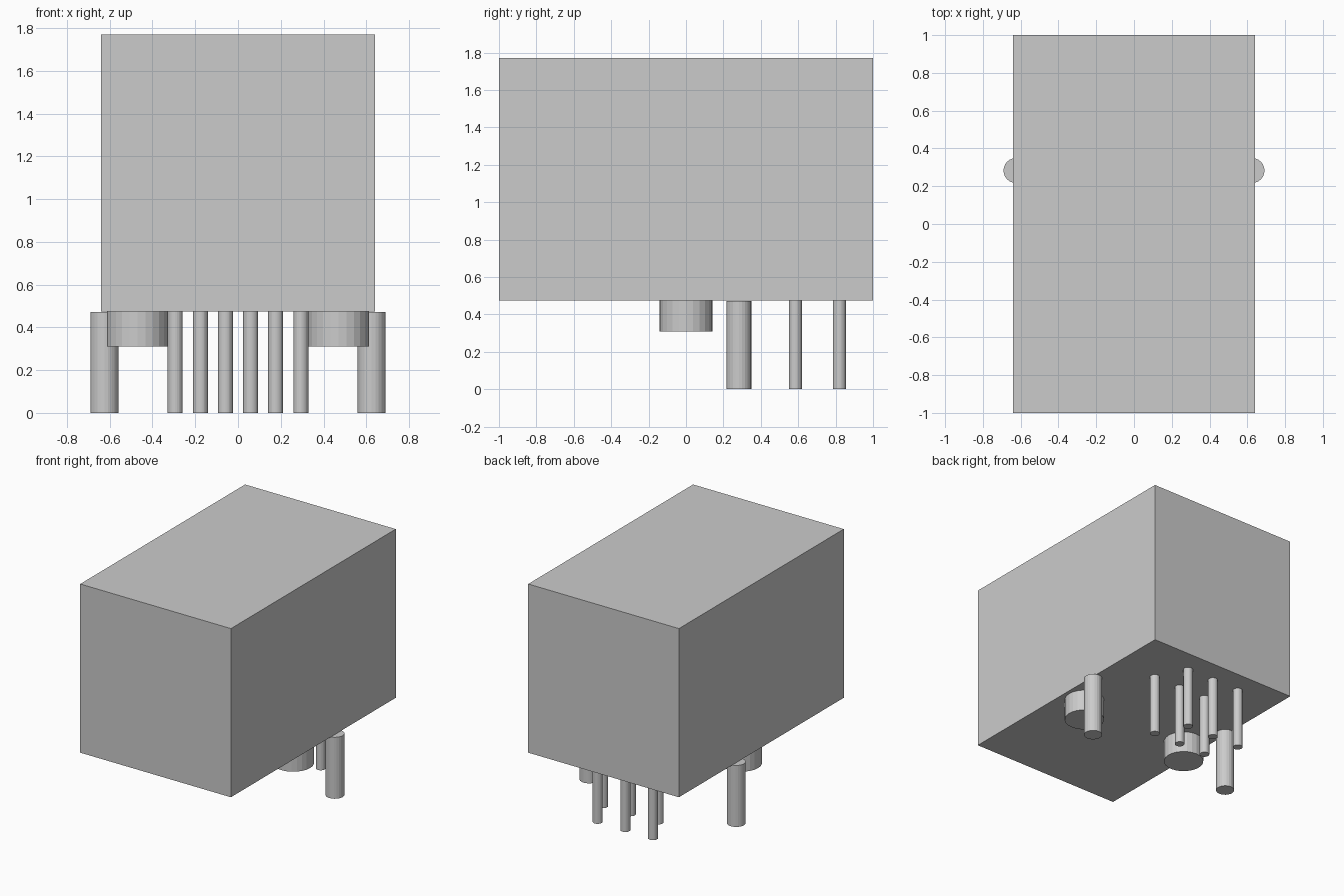
import bpy
import bmesh

cube = bpy.data.objects.get("Cube")
if cube:
    bpy.data.objects.remove(cube, do_unlink=True)

# One plain grey for the whole model
grey = bpy.data.materials.new("light_grey")
grey.use_nodes = True
colour = (0.6, 0.6, 0.6, 1)
grey.diffuse_color = colour
for node in grey.node_tree.nodes:
    if node.type == "BSDF_PRINCIPLED":
        node.inputs["Base Color"].default_value = colour


def add_object(name, bm, location):
    mesh = bpy.data.meshes.new(name)
    bm.to_mesh(mesh)
    bm.free()
    mesh.materials.append(grey)
    obj = bpy.data.objects.new(name, mesh)
    obj.location = location
    bpy.context.collection.objects.link(obj)
    return obj


def block(name, size, location):
    bm = bmesh.new()
    bmesh.ops.create_cube(bm, size=1)
    bmesh.ops.scale(bm, vec=size, verts=bm.verts)
    return add_object(name, bm, location)


def cylinder(name, x, y, radius, bottom, top, sides=24):
    bm = bmesh.new()
    bmesh.ops.create_cone(bm, cap_ends=True, segments=sides, radius1=radius,
                          radius2=radius, depth=top - bottom)
    return add_object(name, bm, (x, y, (bottom + top) / 2))


BASE, TOP = 0.475, 1.77

# Housing
block("housing", (1.28, 2, TOP - BASE), (0, 0, (BASE + TOP) / 2))

# Locating pegs and shield posts on both sides
for side, sign in (("left", 1), ("right", -1)):
    cylinder(side + "_locating_peg", sign * 0.47, 0, 0.143, 0.31, BASE)
    cylinder(side + "_shield_post", sign * 0.625, 0.283, 0.066, 0, 0.472)

# Six contact pins staggered in two rows
for i in range(6):
    x = (2.5 - i) * 0.1175
    y = 0.82 if i % 2 else 0.585
    cylinder("contact_pin_%d" % (i + 1), x, y, 0.035, 0, BASE)
